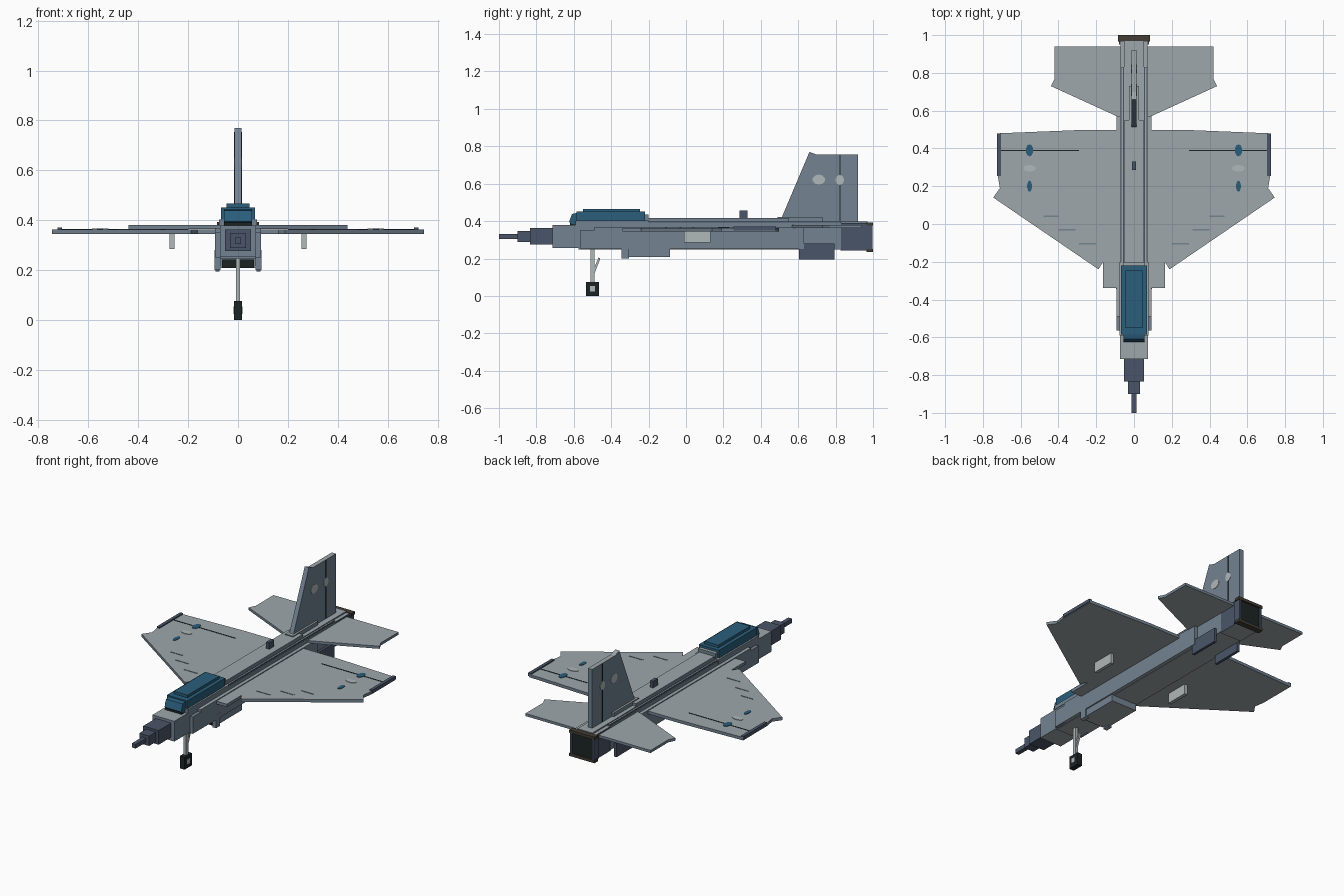
import bpy, bmesh, math
from mathutils import Vector

if "Cube" in bpy.data.objects:
    bpy.data.objects.remove(bpy.data.objects["Cube"])


def material(name, r, g, b):
    m = bpy.data.materials.new(name)
    lin = [((c / 255 + 0.055) / 1.055) ** 2.4 for c in (r, g, b)]
    m.diffuse_color = (*lin, 1)
    m.use_nodes = True
    m.node_tree.nodes["Principled BSDF"].inputs["Base Color"].default_value = m.diffuse_color
    return m


GREY = material("hull_grey", 158, 167, 171)
SLATE = material("slate_blue", 115, 131, 146)
DARK = material("dark_slate", 74, 85, 104)
BLUE = material("canopy_blue", 42, 94, 124)
BLACK = material("black", 28, 36, 36)
BROWN = material("nozzle_brown", 66, 60, 52)
LIGHT = material("light_grey", 176, 184, 184)


def finish(name, bm, mats):
    """Second material, if any, goes on the upright faces."""
    bmesh.ops.recalc_face_normals(bm, faces=bm.faces[:])
    bm.normal_update()
    if len(mats) > 1:
        for f in bm.faces:
            f.material_index = 0 if abs(f.normal.z) > 0.6 else 1
    me = bpy.data.meshes.new(name)
    bm.to_mesh(me)
    bm.free()
    for m in mats:
        me.materials.append(m)
    ob = bpy.data.objects.new(name, me)
    bpy.context.collection.objects.link(ob)
    return ob


def box(name, x, y, z, *mats):
    bm = bmesh.new()
    bmesh.ops.create_cube(bm, size=1)
    for v in bm.verts:
        v.co = Vector([lo + (c + 0.5) * (hi - lo) for c, (lo, hi) in zip(v.co, (x, y, z))])
    return finish(name, bm, mats)


def mid(name, hw, y, z, *mats):
    return box(name, (-hw, hw), y, z, *mats)


def pair(name, x, y, z, *mats):
    box(name + "_right", x, y, z, *mats)
    box(name + "_left", (-x[1], -x[0]), y, z, *mats)


def prism(name, pts, lo, hi, axis, *mats):
    """Extrude an outline: axis z takes (x, y) points, axis x takes (y, z)."""
    bm = bmesh.new()
    place = (lambda p, d: (p[0], p[1], d)) if axis == "z" else (lambda p, d: (d, p[0], p[1]))
    face = bm.faces.new([bm.verts.new(place(p, lo)) for p in pts])
    ext = bmesh.ops.extrude_face_region(bm, geom=[face])
    shift = Vector((0, 0, hi - lo)) if axis == "z" else Vector((hi - lo, 0, 0))
    for v in ext["geom"]:
        if isinstance(v, bmesh.types.BMVert):
            v.co += shift
    return finish(name, bm, mats)


def disc(cy, cz, ry, rz, n=10):
    return [(cy + ry * math.cos(math.tau * (i + .5) / n), cz + rz * math.sin(math.tau * (i + .5) / n))
            for i in range(n)]


HULL = (GREY, SLATE)

# Stepped nose
mid("nose_probe", 0.013, (-1.0, -0.90), (0.305, 0.33), DARK)
mid("nose_tip", 0.033, (-0.90, -0.835), (0.288, 0.348), DARK)
mid("nose_cone", 0.052, (-0.835, -0.715), (0.276, 0.362), DARK)
mid("nose_section", 0.073, (-0.715, -0.57), (0.255, 0.378), *HULL)

# Fuselage, side ducts and spine
mid("fuselage", 0.073, (-0.575, 0.83), (0.247, 0.392), *HULL)
pair("side_duct", (0.07, 0.093), (-0.49, 0.63), (0.25, 0.368), *HULL)
pair("intake_lip", (0.07, 0.093), (-0.565, -0.49), (0.25, 0.352), SLATE)
pair("spine_groove", (0.053, 0.07), (-0.2, 0.83), (0.39, 0.396), DARK)
pair("spine_rail", (0.057, 0.067), (-0.2, 0.83), (0.392, 0.399), *HULL)
mid("spine", 0.05, (-0.21, 0.55), (0.39, 0.416), *HULL)
mid("rear_spine", 0.05, (0.55, 0.97), (0.39, 0.398), *HULL)
mid("fin_fairing", 0.026, (0.49, 0.73), (0.39, 0.422), *HULL)
mid("antenna", 0.01, (0.285, 0.33), (0.414, 0.456), DARK)

# Canopy
mid("canopy_sill", 0.077, (-0.59, -0.2), (0.378, 0.402), *HULL)
mid("canopy_glass", 0.068, (-0.585, -0.22), (0.398, 0.45), BLUE)
mid("canopy_top", 0.046, (-0.55, -0.245), (0.45, 0.466), BLUE)
prism("windshield", [(-0.625, 0.395), (-0.61, 0.438), (-0.58, 0.444), (-0.58, 0.378), (-0.61, 0.385)],
      -0.056, 0.056, "x", BLUE)
mid("windshield_base", 0.056, (-0.62, -0.58), (0.376, 0.39), BLACK)
mid("canopy_rear", 0.058, (-0.222, -0.2), (0.39, 0.436), *HULL)

# Belly intake and ventral plates
prism("belly_intake", [(-0.335, 0.25), (-0.34, 0.208), (-0.085, 0.208), (-0.085, 0.25)],
      -0.085, 0.085, "x", *HULL)
mid("intake_mouth", 0.065, (-0.346, -0.335), (0.21, 0.242), BLACK)
pair("intake_wall", (0.07, 0.094), (-0.345, -0.305), (0.2, 0.28), *HULL)
pair("ventral_plate", (0.074, 0.09), (0.605, 0.795), (0.195, 0.28), DARK)

# Exhaust
mid("exhaust_duct", 0.072, (0.825, 0.965), (0.242, 0.39), GREY, DARK)
pair("nozzle_wall", (0.068, 0.08), (0.95, 0.998), (0.245, 0.385), DARK)
mid("nozzle_top", 0.085, (0.965, 1.0), (0.376, 0.393), BROWN)
mid("nozzle_bottom", 0.085, (0.965, 1.0), (0.235, 0.252), BROWN)
mid("nozzle_core", 0.07, (0.96, 0.99), (0.25, 0.378), BLACK)

# Wings and tailplanes
wing = [(0.07, -0.34), (0.163, -0.34), (0.163, -0.2), (0.188, -0.24), (0.745, 0.14),
        (0.71, 0.19), (0.72, 0.25), (0.72, 0.48), (0.3, 0.497), (0.07, 0.497)]
tail = [(0.06, 0.565), (0.09, 0.57), (0.44, 0.73), (0.42, 0.77), (0.42, 0.94), (0.06, 0.94)]
for side, s in (("right", 1), ("left", -1)):
    prism("wing_" + side, [(s * x, y) for x, y in wing], 0.345, 0.363, "z", *HULL)
    prism("tailplane_" + side, [(s * x, y) for x, y in tail], 0.364, 0.38, "z", *HULL)
    # Round markings on the wing
    for i, (y, rx, ry, m) in enumerate(((0.39, 0.02, 0.032, BLUE), (0.2, 0.013, 0.03, BLUE),
                                        (0.295, 0.035, 0.018, LIGHT))):
        prism(f"wing_mark_{i}_{side}", disc(s * 0.553, y, rx, ry), 0.362, 0.366, "z", m)
pair("wingtip_rail", (0.705, 0.724), (0.255, 0.48), (0.35, 0.37), DARK)
pair("flap_line", (0.29, 0.705), (0.387, 0.392), (0.362, 0.365), BLACK)
for i, (x0, x1, y) in enumerate(((0.4, 0.48, 0.04), (0.31, 0.4, -0.03), (0.2, 0.29, -0.105))):
    pair(f"panel_line_{i}", (x0, x1), (y - 0.004, y + 0.004), (0.362, 0.365), SLATE)
pair("pylon", (0.255, 0.275), (-0.01, 0.13), (0.285, 0.347), LIGHT)

# Fin with rudder line and side markings
prism("fin", [(0.51, 0.39), (0.51, 0.415), (0.66, 0.77), (0.70, 0.755), (0.92, 0.755), (0.92, 0.39)],
      -0.014, 0.014, "x", *HULL)
mid("rudder_line", 0.0155, (0.82, 0.825), (0.4, 0.754), BLACK)
prism("fin_mark_front", disc(0.71, 0.622, 0.034, 0.027), -0.016, 0.016, "x", LIGHT)
prism("fin_mark_rear", disc(0.822, 0.62, 0.023, 0.027), -0.016, 0.016, "x", LIGHT)

# Nose gear
mid("gear_strut", 0.009, (-0.51, -0.49), (0.06, 0.25), LIGHT)
prism("gear_brace", [(-0.495, 0.105), (-0.458, 0.2), (-0.468, 0.205), (-0.495, 0.14)],
      -0.006, 0.006, "x", LIGHT)
mid("wheel", 0.016, (-0.535, -0.465), (0.0, 0.075), BLACK)
mid("wheel_hub", 0.0185, (-0.514, -0.486), (0.024, 0.053), LIGHT)
